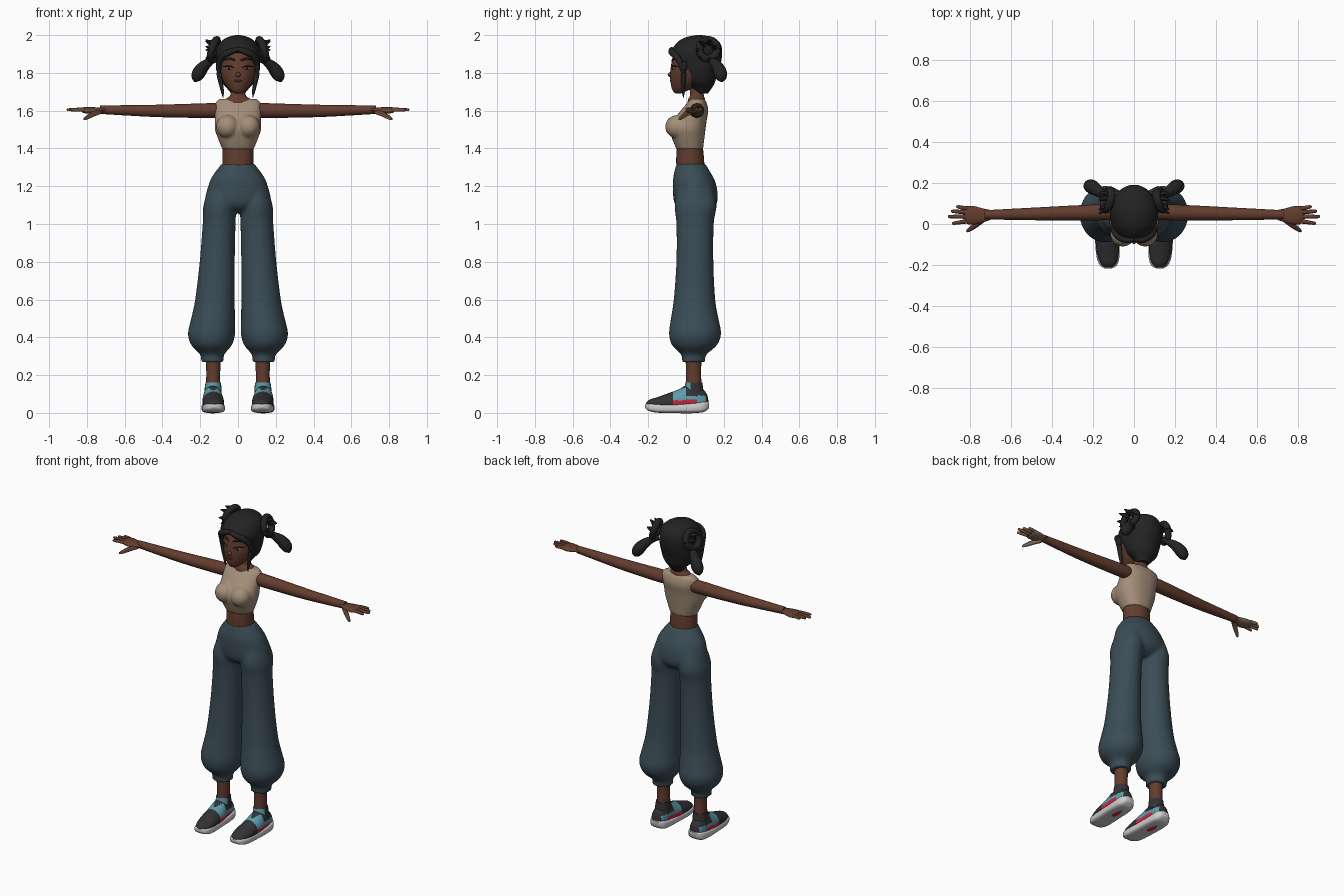
import bpy, bmesh, math
from mathutils import Vector, Matrix

# ---------- colours ----------
def mat(name, r, g, b):
    m = bpy.data.materials.new(name)
    m.diffuse_color = (r, g, b, 1)
    return m

SKIN = mat("brown_skin", .125, .046, .028)
PALM = mat("pale_palm", .24, .15, .10)
HAIR = mat("black_hair", .017, .017, .017)
TOP = mat("beige_cloth", .37, .27, .19)
PANTS = mat("slate_cloth", .043, .074, .093)
WHITE = mat("white_rubber", .60, .60, .60)
TEAL = mat("teal_fabric", .11, .33, .41)
RED = mat("red_trim", .60, .02, .05)
COAL = mat("charcoal_fabric", .032, .032, .035)
LIP = mat("dark_lip", .09, .028, .02)

# ---------- helpers ----------
def spline(rows, sub=5):
    """Catmull-Rom interpolation of rows of numbers."""
    out, n = [], len(rows)
    for i in range(n - 1):
        a, b, c, d = (rows[max(0, min(n - 1, i + k))] for k in (-1, 0, 1, 2))
        for s in range(sub):
            t = s / sub
            out.append([.5 * (2*q + (r - p)*t + (2*p - 5*q + 4*r - w)*t*t + (3*q - p - 3*r + w)*t**3)
                        for p, q, r, w in zip(a, b, c, d)])
    return out + [list(rows[-1])]

def skin_rings(bm, rings):
    loops = [[bm.verts.new(p) for p in ring] for ring in rings]
    k = len(loops[0])
    for a, b in zip(loops, loops[1:]):
        for j in range(k):
            bm.faces.new((a[j], a[(j+1) % k], b[(j+1) % k], b[j]))
    bm.faces.new(loops[0])
    bm.faces.new(loops[-1])

def section(c, u, v, seg, n=2):
    pts = []
    for j in range(seg):
        a = 2 * math.pi * j / seg
        x, y = math.cos(a), math.sin(a)
        pts.append(c + u * math.copysign(abs(x)**(2/n), x) + v * math.copysign(abs(y)**(2/n), y))
    return pts

def loft(bm, rows, axis='z', side=1, seg=32, n=2, sub=5):
    """Rows: position along axis, two centre coordinates, two radii."""
    rings = []
    for p, a, b, ra, rb in spline(rows, sub):
        ra, rb = max(ra, .001), max(rb, .001)
        c = Vector((a*side, b, p)) if axis == 'z' else Vector((a*side, p, b))
        v = Vector((0, rb, 0)) if axis == 'z' else Vector((0, 0, rb))
        rings.append(section(c, Vector((ra, 0, 0)), v, seg, n))
    skin_rings(bm, rings)

def tube(bm, pts, side=1, flat=1, seg=16, sub=4):
    """Points: x, y, z, radius."""
    path = spline(pts, sub)
    pos = [Vector((p[0]*side, p[1], p[2])) for p in path]
    rings = []
    for i, p in enumerate(path):
        t = (pos[min(i+1, len(pos)-1)] - pos[max(i-1, 0)]).normalized()
        u = t.cross(Vector((0, 0, 1)))
        u = u.normalized() if u.length > .05 else Vector((1, 0, 0))
        r = max(p[3], .001)
        rings.append(section(pos[i], u*r, u.cross(t)*r*flat, seg))
    skin_rings(bm, rings)

def blob(bm, loc, scale, turn=0):
    m = Matrix.Translation(loc) @ Matrix.Rotation(turn, 4, 'Z') @ Matrix.Diagonal((*scale, 1))
    bmesh.ops.create_uvsphere(bm, u_segments=20, v_segments=12, radius=1, matrix=m)

def finish(name, bm, mats, rule=None, voxel=0):
    bmesh.ops.recalc_face_normals(bm, faces=bm.faces[:])
    if rule:
        for f in bm.faces:
            f.material_index = rule(f.calc_center_median(), f.normal)
    me = bpy.data.meshes.new(name)
    bm.to_mesh(me)
    bm.free()
    for m in mats:
        me.materials.append(m)
    ob = bpy.data.objects.new(name, me)
    bpy.context.collection.objects.link(ob)
    bpy.ops.object.select_all(action='DESELECT')
    ob.select_set(True)
    bpy.context.view_layer.objects.active = ob
    if voxel:
        r = ob.modifiers.new("blend", 'REMESH')
        r.mode, r.voxel_size, r.use_smooth_shade = 'VOXEL', voxel, True
        s = ob.modifiers.new("soften", 'SMOOTH')
        s.factor, s.iterations = .5, 5
    else:
        bpy.ops.object.shade_smooth_by_angle(angle=math.radians(50))
    return ob

# ---------- trousers ----------
bm = bmesh.new()
loft(bm, [(1.32, 0, .025, .086, .076), (1.25, 0, .038, .138, .105), (1.2, 0, .046, .158, .116),
          (1.13, 0, .051, .174, .117), (1.09, 0, .05, .15, .1), (1.06, 0, .05, .06, .06)])
for s in (1, -1):
    loft(bm, [(1.2, .08, .05, .07, .09), (1.1, .096, .051, .087, .111), (1.0, .1, .048, .087, .099),
              (.8, .11, .047, .093, .098), (.6, .122, .045, .105, .11), (.5, .132, .046, .116, .126),
              (.42, .14, .048, .125, .138), (.36, .14, .045, .108, .12), (.315, .137, .042, .068, .072),
              (.295, .136, .04, .06, .062), (.27, .136, .04, .062, .062)], side=s)
finish("trousers", bm, [PANTS], voxel=.009)

# ---------- cropped top ----------
bm = bmesh.new()
loft(bm, [(1.395, 0, .02, .083, .07), (1.45, 0, .012, .105, .085), (1.5, 0, .008, .122, .095),
          (1.55, 0, .022, .122, .088), (1.6, 0, .045, .123, .073), (1.64, 0, .058, .12, .052),
          (1.662, 0, .062, .1, .035)], n=2.3)
for s in (1, -1):
    blob(bm, (s*.055, -.045, 1.515), (.062, .066, .062))
finish("crop_top", bm, [TOP], voxel=.007)

# ---------- waist and neck ----------
bm = bmesh.new()
loft(bm, [(1.27, 0, .025, .085, .073), (1.34, 0, .022, .082, .074), (1.44, 0, .02, .084, .066)])
finish("waist", bm, [SKIN])
bm = bmesh.new()
loft(bm, [(1.60, 0, .05, .08, .045), (1.655, 0, .055, .07, .045), (1.68, 0, .058, .042, .037),
          (1.72, 0, .055, .036, .036), (1.79, 0, .05, .04, .045)])
finish("neck", bm, [SKIN])

# ---------- head ----------
bm = bmesh.new()
loft(bm, [(1.69, 0, -.04, .008, .01), (1.698, 0, -.038, .028, .027), (1.72, 0, -.018, .053, .058),
          (1.76, 0, .012, .082, .095), (1.80, 0, .03, .098, .114), (1.84, 0, .038, .103, .117),
          (1.88, 0, .042, .102, .113), (1.92, 0, .048, .09, .1), (1.96, 0, .06, .05, .06)])
blob(bm, (0, -.081, 1.79), (.014, .016, .013))
finish("head", bm, [SKIN])

# ---------- face details ----------
bm = bmesh.new()
blob(bm, (0, -.080, 1.758), (.022, .006, .006))
finish("lips", bm, [LIP])
for s, tag in ((1, "left"), (-1, "right")):
    bm = bmesh.new()
    blob(bm, (s*.045, -.0675, 1.825), (.021, .005, .008), s*.52)
    finish("eye_" + tag, bm, [PALM])
    bm = bmesh.new()
    blob(bm, (s*.045, -.069, 1.825), (.009, .006, .0085), s*.52)
    tube(bm, [(.018, -.078, 1.826, .002), (.045, -.0695, 1.835, .004), (.078, -.042, 1.833, .003)], s)
    tube(bm, [(.016, -.073, 1.866, .004), (.045, -.064, 1.876, .006), (.078, -.036, 1.868, .003)], s)
    finish("iris_lash_brow_" + tag, bm, [HAIR])

# ---------- hair cap, open over the face ----------
bm = bmesh.new()
loft(bm, [(1.69, 0, .085, .035, .03), (1.72, 0, .082, .06, .055), (1.75, 0, .075, .088, .078),
          (1.80, 0, .065, .108, .102), (1.85, 0, .058, .115, .126), (1.90, 0, .053, .117, .138),
          (1.94, 0, .062, .108, .126), (1.97, 0, .067, .085, .103), (1.99, 0, .07, .052, .066),
          (2.0, 0, .07, .012, .015)], seg=64)
gone = [f for f in bm.faces for c in [f.calc_center_median()]
        if c.z < 1.912 - .25 * abs(c.x) and c.y < -.02 - .1 * (c.z - 1.8)]
bmesh.ops.delete(bm, geom=gone, context='FACES')
cap = finish("hair_cap", bm, [HAIR])
th = cap.modifiers.new("thickness", 'SOLIDIFY')
th.thickness, th.offset = .012, -1

for s, tag in ((1, "left"), (-1, "right")):
    # fringe sweep and long lock beside the face
    bm = bmesh.new()
    tube(bm, [(.0, -.075, 1.925, .012), (.04, -.077, 1.912, .017), (.08, -.055, 1.89, .018),
              (.1, -.028, 1.85, .014), (.104, -.018, 1.80, .008)], s)
    tube(bm, [(.1, -.01, 1.86, .018), (.1, -.012, 1.80, .015), (.09, -.014, 1.74, .011),
              (.082, -.014, 1.70, .008), (.08, -.014, 1.67, .002)], s)
    finish("face_lock_" + tag, bm, [HAIR])
    # looped bun with loose tufts
    bm = bmesh.new()
    loop = []
    for i in range(17):
        a = 2 * math.pi * i / 16
        loop.append((.128 + .018*math.cos(a + 2.2), .118 + .047*math.cos(a),
                     1.925 + .05*math.sin(a), .02))
    tube(bm, loop, s, seg=12, sub=2)
    for i in range(6):
        a = math.pi * (.1 + .3 * i)
        y, z = math.cos(a), math.sin(a)
        tube(bm, [(.125, .115 + .035*y, 1.922 + .035*z, .016), (.15, .11 + .045*y, 1.922 + .045*z, .012),
                  (.172, .10 + .05*y, 1.922 + .055*z, .002)], s, seg=6, sub=2)
    finish("hair_bun_" + tag, bm, [HAIR])
    # pigtail
    bm = bmesh.new()
    tube(bm, [(.11, .12, 1.875, .015), (.145, .14, 1.862, .02), (.18, .165, 1.835, .03),
              (.207, .182, 1.80, .035), (.222, .188, 1.77, .026), (.228, .19, 1.752, .004)], s)
    finish("pigtail_" + tag, bm, [HAIR])

    # ---------- arm ----------
    bm = bmesh.new()
    tube(bm, [(.09, .06, 1.602, .034), (.13, .058, 1.601, .039), (.3, .054, 1.599, .036),
              (.45, .05, 1.599, .032), (.6, .047, 1.602, .027), (.73, .045, 1.605, .022)], s, seg=24)
    finish("arm_" + tag, bm, [SKIN])
    # hand: palm, four fingers, thumb
    bm = bmesh.new()
    tube(bm, [(.70, .045, 1.605, .024), (.74, .042, 1.604, .035), (.78, .042, 1.602, .045),
              (.81, .044, 1.603, .044), (.826, .044, 1.603, .03)], s, flat=.38, seg=20)
    for y0, x1, y1 in ((.075, .868, .084), (.056, .893, .062), (.036, .907, .036), (.014, .888, .004)):
        tube(bm, [(.795, y0, 1.603, .010), (.83, y0*.7 + y1*.3, 1.606, .0105),
                  (x1 - .01, y1, 1.605, .008), (x1, y1, 1.604, .002)], s, seg=10)
    tube(bm, [(.73, .03, 1.598, .016), (.765, .0, 1.583, .014), (.795, -.022, 1.566, .011),
              (.812, -.034, 1.556, .007), (.817, -.036, 1.553, .002)], s, seg=10)
    finish("hand_" + tag, bm, [SKIN, PALM], lambda c, n: int(n.z < -.25 and abs(c.x) > .73))

    # ---------- ankle ----------
    bm = bmesh.new()
    loft(bm, [(.31, .132, .04, .042, .044), (.22, .131, .04, .037, .04), (.12, .132, .04, .038, .043)], side=s)
    finish("ankle_" + tag, bm, [SKIN])

    # ---------- shoe ----------
    bm = bmesh.new()
    loft(bm, [(-.213, .125, .042, .012, .008), (-.195, .125, .047, .036, .022), (-.15, .127, .05, .052, .034),
              (-.1, .13, .055, .056, .047), (-.04, .132, .062, .056, .062), (0, .134, .07, .053, .074),
              (.05, .135, .07, .05, .07), (.09, .135, .065, .043, .058), (.11, .135, .06, .03, .04),
              (.118, .135, .055, .01, .015)], 'y', s, seg=48, sub=6)
    def shoe_colour(c, n):
        if c.z < .066 and -.07 < c.y < .055:
            return 2
        if -.07 < c.y < .105 and (c.y < 0 and c.z < .115 + .3*c.y + .02 or c.z < .09):
            return 1
        return 0
    finish("shoe_upper_" + tag, bm, [COAL, TEAL, RED], shoe_colour)
    bm = bmesh.new()
    loft(bm, [(.10, .133, .045, .046, .05), (.135, .132, .042, .044, .048), (.162, .131, .042, .041, .045)], side=s)
    finish("shoe_collar_" + tag, bm, [COAL, TEAL], lambda c, n: int(n.y < -.4 and c.z > .12))
    bm = bmesh.new()
    loft(bm, [(-.217, .125, .036, .015, .008), (-.20, .125, .031, .042, .019), (-.15, .127, .026, .057, .025),
              (-.05, .132, .025, .059, .025), (.05, .135, .028, .058, .028), (.095, .135, .034, .05, .029),
              (.122, .135, .042, .028, .018)], 'y', s, seg=40, n=3.5)
    finish("shoe_sole_" + tag, bm, [WHITE])
